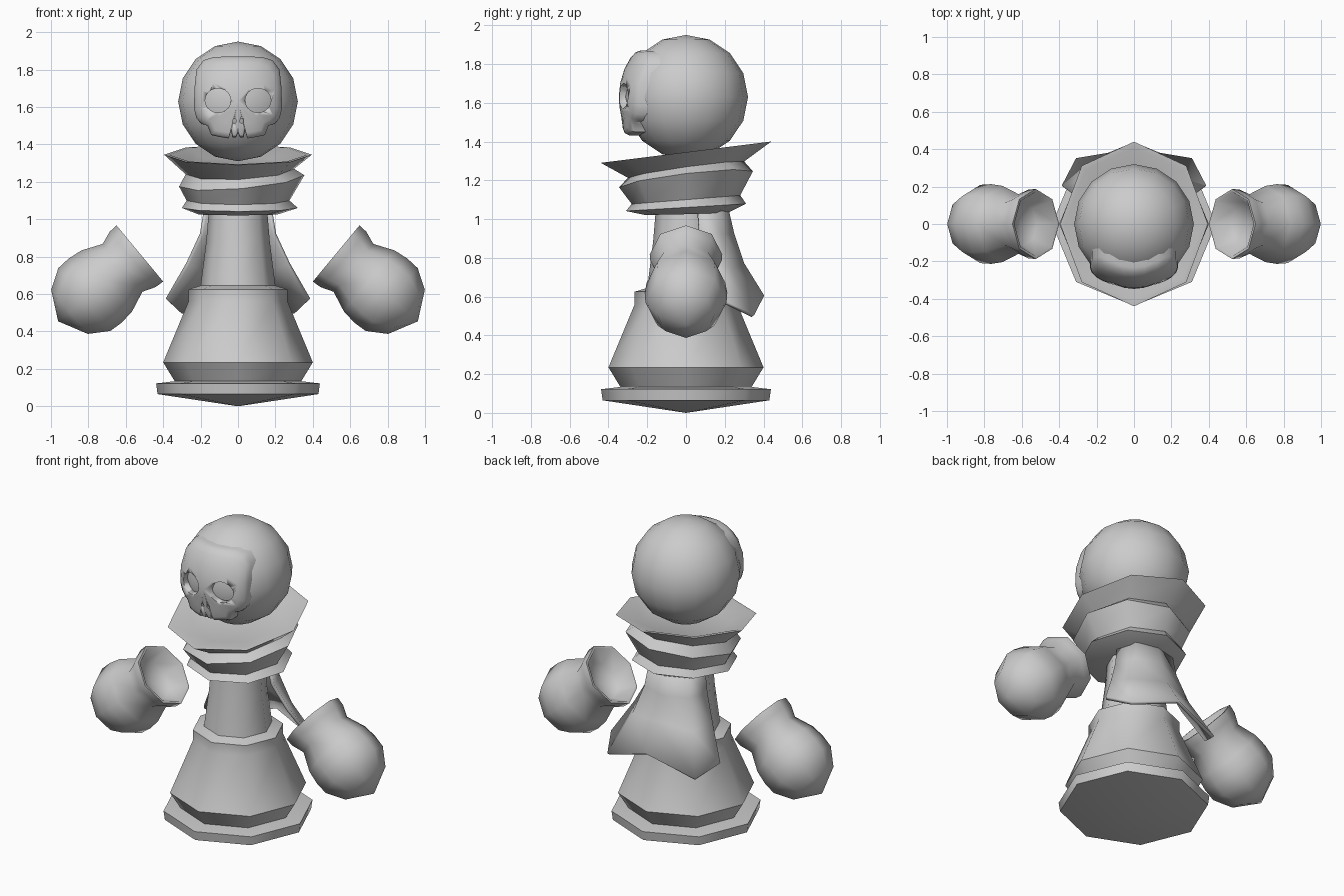
import bpy, bmesh, math
from mathutils import Vector

if "Cube" in bpy.data.objects:
    bpy.data.objects.remove(bpy.data.objects["Cube"])

grey = bpy.data.materials.new("plain_grey")
grey.diffuse_color = (0.6, 0.6, 0.6, 1)
grey.use_nodes = True
grey.node_tree.nodes["Principled BSDF"].inputs["Base Color"].default_value = grey.diffuse_color


def finish(name, bm, angle=50, recalc=True):
    if recalc:
        bmesh.ops.recalc_face_normals(bm, faces=bm.faces)
    me = bpy.data.meshes.new(name)
    bm.to_mesh(me)
    bm.free()
    me.materials.append(grey)
    ob = bpy.data.objects.new(name, me)
    bpy.context.collection.objects.link(ob)
    bpy.ops.object.select_all(action='DESELECT')
    ob.select_set(True)
    bpy.context.view_layer.objects.active = ob
    bpy.ops.object.shade_smooth_by_angle(angle=math.radians(angle))
    return ob


def loft(name, rings, closed=True, angle=50):
    """Skin a list of point rings; a ring of one point makes a fan."""
    bm = bmesh.new()
    rows = [[bm.verts.new(p) for p in ring] for ring in rings]
    for a, b in zip(rows, rows[1:]):
        n = max(len(a), len(b))
        for k in range(n if closed else n - 1):
            j = (k + 1) % n
            if len(a) == 1:
                bm.faces.new((a[0], b[j], b[k]))
            elif len(b) == 1:
                bm.faces.new((a[k], a[j], b[0]))
            else:
                bm.faces.new((a[k], a[j], b[j], b[k]))
    return finish(name, bm, angle)


def circle(r, n=8):
    if r == 0:
        return [(0, 0)]
    return [(r * math.cos(math.tau * k / n), r * math.sin(math.tau * k / n)) for k in range(n)]


def lathe(name, profile):
    return loft(name, [[(x, y, z) for x, y in circle(r)] for r, z in profile])


# Base with shallow conical underside, then the body
lathe("base", [(0, 0), (.43, .065), (.438, .122), (.33, .135), (0, .135)])
lathe("body", [(0, .12), (.33, .12), (.40, .235), (.265, .56), (.265, .625), (.20, .645),
               (.17, .88), (.155, 1.06), (0, 1.06)])

# Collar: rings of (radius x, radius y, height, slope in y, slope in x, shift in x)
collar = [(0, 0, 1.03, 0, 0, 0), (.21, .21, 1.025, .02, 0, 0), (.31, .31, 1.06, .06, 0, .01),
          (.275, .28, 1.10, .08, 0, 0), (.335, .345, 1.205, .12, .09, .02),
          (.29, .30, 1.255, .14, .05, .01), (.395, .44, 1.345, .125, 0, 0),
          (.37, .41, 1.345, .125, 0, 0), (.25, .26, 1.30, .12, 0, 0), (0, 0, 1.30, 0, 0, 0)]
loft("collar", [[(x * rx + cx, y * ry, z + sy * y * ry + sx * x * rx)
                 for x, y in circle(1 if rx else 0)] for rx, ry, z, sy, sx, cx in collar])

# Cape: rows of (side, corner, middle) points, mirrored across x
cape_rows = [
    [(.17, .06, 1.07), (.13, .17, 1.07), (0, .205, 1.07)],
    [(.195, .07, .92), (.15, .19, .92), (0, .24, .92)],
    [(.27, .12, .76), (.205, .235, .74), (0, .29, .77)],
    [(.38, .20, .57), (.305, .345, .50), (0, .395, .60)],
]
cape = loft("cape", [row + [(-x, y, z) for x, y, z in row[1::-1]] for row in cape_rows], closed=False)
solid = cape.modifiers.new("thickness", 'SOLIDIFY')
solid.thickness, solid.offset = .02, 0

# Mittens: hollow cuff and rounded fist turned around a slanted axis
mitten = [(.11, 0), (.09, .12), (.0, .18), (0, .195), (.05, .192), (.12, .166), (.23, .212),
          (.31, .222), (.385, .218), (.488, .153), (.567, 0)]
for side, s in (("left", -1), ("right", 1)):
    rings = [[(s * (.525 + .77 * t + .64 * u), v * .96, .817 - .64 * t + .77 * u)
              for u, v in circle(r)] for t, r in mitten]
    loft(side + "_mitten", rings, angle=60)

# Head
bm = bmesh.new()
bmesh.ops.create_uvsphere(bm, u_segments=16, v_segments=8, radius=.32)
bmesh.ops.translate(bm, verts=bm.verts, vec=(0, 0, 1.63))
finish("head", bm)

# Skull mask: outline with tooth notches, curved over the head
half = [(.06, 1.87), (.13, 1.867), (.185, 1.85), (.222, 1.80), (.233, 1.70), (.235, 1.59),
        (.222, 1.54), (.195, 1.51), (.163, 1.50), (.143, 1.45), (.10, 1.44), (.05, 1.432),
        (.037, 1.475), (.03, 1.437), (.010, 1.437)]
outline = [(0, 1.87)] + half + [(0, 1.462)] + [(-x, z) for x, z in reversed(half)]
CZ = 1.63


def mask_ring(scale, radius):
    pts = []
    for x, z in outline if scale else outline[:1]:
        px, pz = x * scale, (z - CZ) * scale
        y = math.sqrt(max(radius ** 2 - px * px - pz * pz, .003))
        jaw = max(0, -.12 - pz) * .35 if radius > .32 else 0
        pts.append((px, -y - jaw, CZ + pz))
    return pts


mask = loft("skull_mask", [mask_ring(s, r) for s, r in (
    (0, .347), (.3, .347), (.6, .349), (.85, .351), (.96, .347), (1, .335),
    (1, .29), (.6, .29), (0, .29))], angle=40)

# Eye and nostril cutters
holes = [(.107, 1.635, .069, .065, 20), (.019, 1.525, .009, .013, 8)]
bm = bmesh.new()
for x, z, rx, rz, n in holes:
    for s in (-1, 1):
        loops = [[bm.verts.new((s * x + rx * u, y, z + rz * v)) for u, v in circle(1, n)]
                 for y in (-.5, -.2)]
        bm.faces.new(loops[0])
        bm.faces.new(loops[1])
        for k in range(n):
            j = (k + 1) % n
            bm.faces.new((loops[0][k], loops[0][j], loops[1][j], loops[1][k]))
cutter = finish("eye_cutter", bm, 30)
cutter.hide_render = True
cutter.display_type = 'WIRE'
cut = mask.modifiers.new("eyes", 'BOOLEAN')
cut.operation, cut.solver, cut.object = 'DIFFERENCE', 'EXACT', cutter
